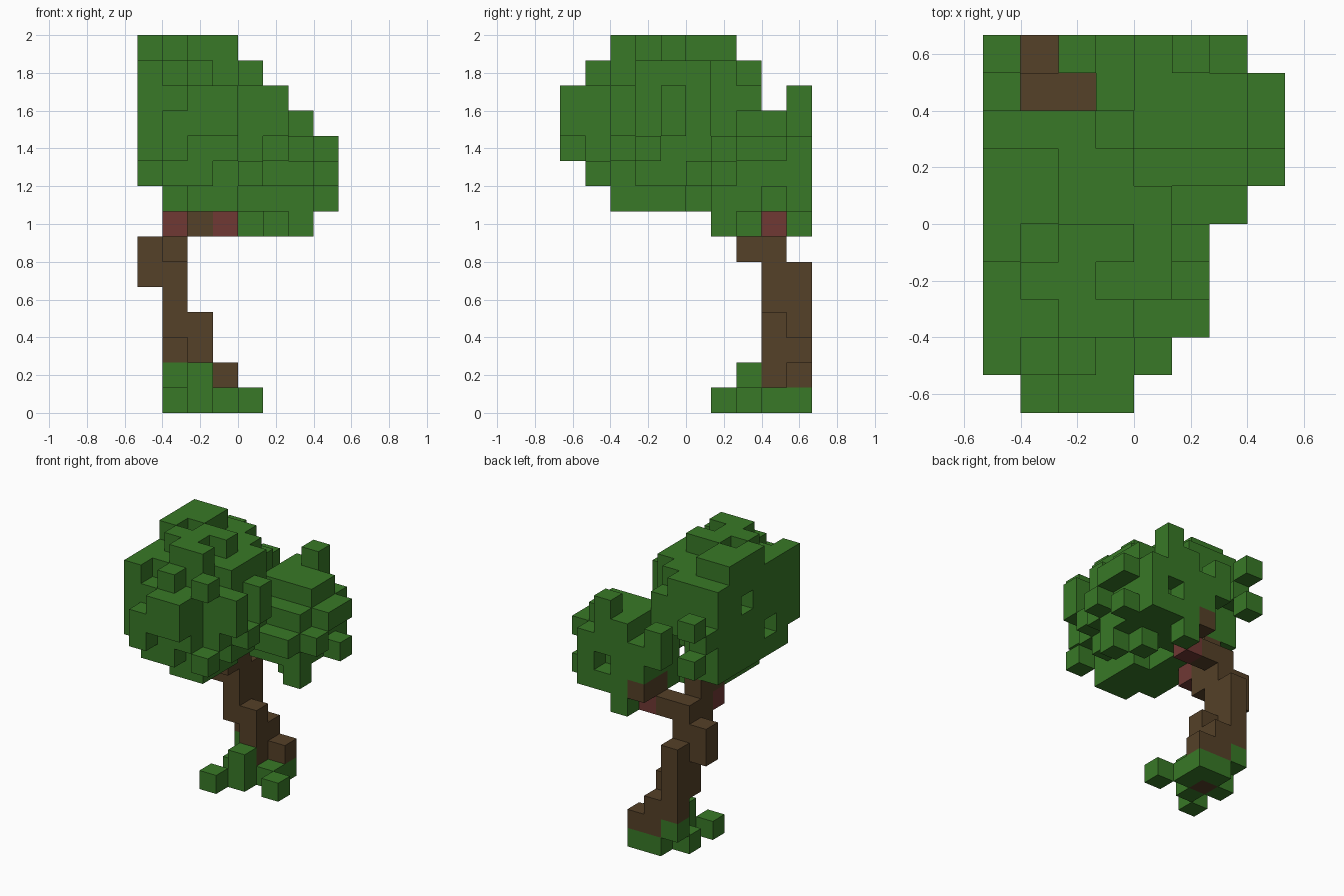
import bpy
import bmesh
from mathutils import Vector

cube = bpy.data.objects.get("Cube")
if cube:
    bpy.data.objects.remove(cube)

CELL = 2 / 15
CORNER = Vector((-4, -5, 0))  # grid corner, counted in cells


def make_material(name, colour):
    mat = bpy.data.materials.new(name)
    mat.use_nodes = True
    mat.diffuse_color = colour
    for node in mat.node_tree.nodes:
        if node.type == "BSDF_PRINCIPLED":
            node.inputs["Base Color"].default_value = colour
    return mat


leaf_green = make_material("leaf green", (0.04, 0.19, 0.02, 1))
bark_brown = make_material("bark brown", (0.09, 0.052, 0.021, 1))
red_wood = make_material("red wood", (0.16, 0.04, 0.034, 1))


def block(x, y, z, wide=1, deep=1, tall=1):
    """Cells of a solid block that starts at one grid cell."""
    return {(i, j, k)
            for i in range(x, x + wide)
            for j in range(y, y + deep)
            for k in range(z, z + tall)}


def ball(centre, limit, low, high):
    """Cells of a rounded clump, cut flat below, above and at the grid sides."""
    middle = Vector(centre)
    return {cell for cell in block(0, 0, low, 8, 10, high - low + 1)
            if (Vector(cell) - middle).length_squared <= limit}


def join(*blocks):
    return set().union(*blocks)


# Trunk: a stepped stem that leans back and forks under the leaves
trunk = join(
    block(2, 8, 0, tall=4),
    block(2, 9, 1, wide=2),
    block(2, 9, 2),
    block(1, 9, 2, tall=4),
    block(1, 8, 3, tall=5),
    block(0, 8, 5, tall=2),
    block(1, 7, 6, tall=3),
    block(2, 8, 7),
    block(3, 8, 8, deep=2),
    block(1, 6, 8),
)

# Reddish undersides of the two forks
fork_wood = join(block(1, 6, 7), block(3, 8, 7))

# Plants round the foot of the trunk
ground_plants = join(
    block(2, 9, 0, wide=2),
    block(3, 8, 0),
    block(1, 8, 0),
    block(1, 9, 1),
    block(2, 7, 0, tall=2),
    block(1, 6, 0),
    block(4, 7, 0),
)

# Large crown: a round clump with hollows cut in and knobs on it
large_crown = ball((1, 4, 11), 14, 8, 13)
large_crown -= join(
    block(0, 0, 8, deep=10),
    block(0, 1, 9),
    block(1, 2, 8),
    block(1, 1, 13),
    block(0, 5, 12),
    block(0, 3, 10),
    block(4, 6, 11, tall=2),
    block(2, 7, 9, tall=2),
    block(2, 6, 9, wide=2),
    block(3, 5, 8, tall=2),
)
large_crown |= join(
    block(0, 4, 14, deep=3),
    block(1, 5, 14, deep=2),
    block(1, 3, 14),
    block(2, 2, 14, deep=3),
    block(3, 2, 14),
    block(3, 4, 14),
    block(0, 1, 10, tall=4),
    block(4, 1, 13),
    block(4, 1, 9),
    block(2, 1, 13),
    block(5, 4, 11, tall=2),
    block(5, 2, 11, tall=2),
    block(5, 3, 10),
    block(2, 0, 11, wide=2, tall=2),
    block(1, 0, 10, tall=2),
    block(2, 2, 8, wide=2),
    block(0, 8, 11),
    block(0, 9, 10),
    block(0, 9, 12),
    block(2, 9, 10, tall=2),
)

# Small crown: a flatter clump on the back fork
small_crown = ball((5, 8, 9), 6, 8, 11)
small_crown -= join(
    block(6, 9, 11),
    block(5, 9, 9),
    block(7, 9, 8, tall=3),
    block(7, 7, 8, tall=2),
    block(7, 8, 9),
)
small_crown |= join(
    block(5, 9, 12),
    block(4, 6, 8, wide=3, tall=2),
    block(7, 6, 9),
    block(5, 5, 9, wide=2),
    block(4, 5, 9, deep=2, tall=2),
    block(6, 6, 7),
    block(5, 7, 7),
    block(4, 9, 7),
)

# Wood takes precedence over leaves, and no cell is used twice
wood = trunk | fork_wood
large_crown -= wood
small_crown -= wood | large_crown
filled = wood | ground_plants | large_crown | small_crown


def build(name, cells, material):
    """Make one part from the cell sides that are open to the air."""
    bm = bmesh.new()
    corners = {}
    for cell in sorted(cells):
        for axis in range(3):
            for side in (0, 1):
                neighbour = list(cell)
                neighbour[axis] += 2 * side - 1
                if tuple(neighbour) in filled:
                    continue
                ring = []
                for u, v in ((0, 0), (1, 0), (1, 1), (0, 1)):
                    point = list(cell)
                    point[axis] += side
                    point[(axis + 1) % 3] += u
                    point[(axis + 2) % 3] += v
                    key = tuple(point)
                    if key not in corners:
                        corners[key] = bm.verts.new((Vector(key) + CORNER) * CELL)
                    ring.append(corners[key])
                bm.faces.new(ring if side else ring[::-1])
    mesh = bpy.data.meshes.new(name)
    bm.to_mesh(mesh)
    bm.free()
    mesh.materials.append(material)
    bpy.context.collection.objects.link(bpy.data.objects.new(name, mesh))


build("trunk", trunk, bark_brown)
build("fork_wood", fork_wood, red_wood)
build("ground_plants", ground_plants, leaf_green)
build("large_crown", large_crown, leaf_green)
build("small_crown", small_crown, leaf_green)
